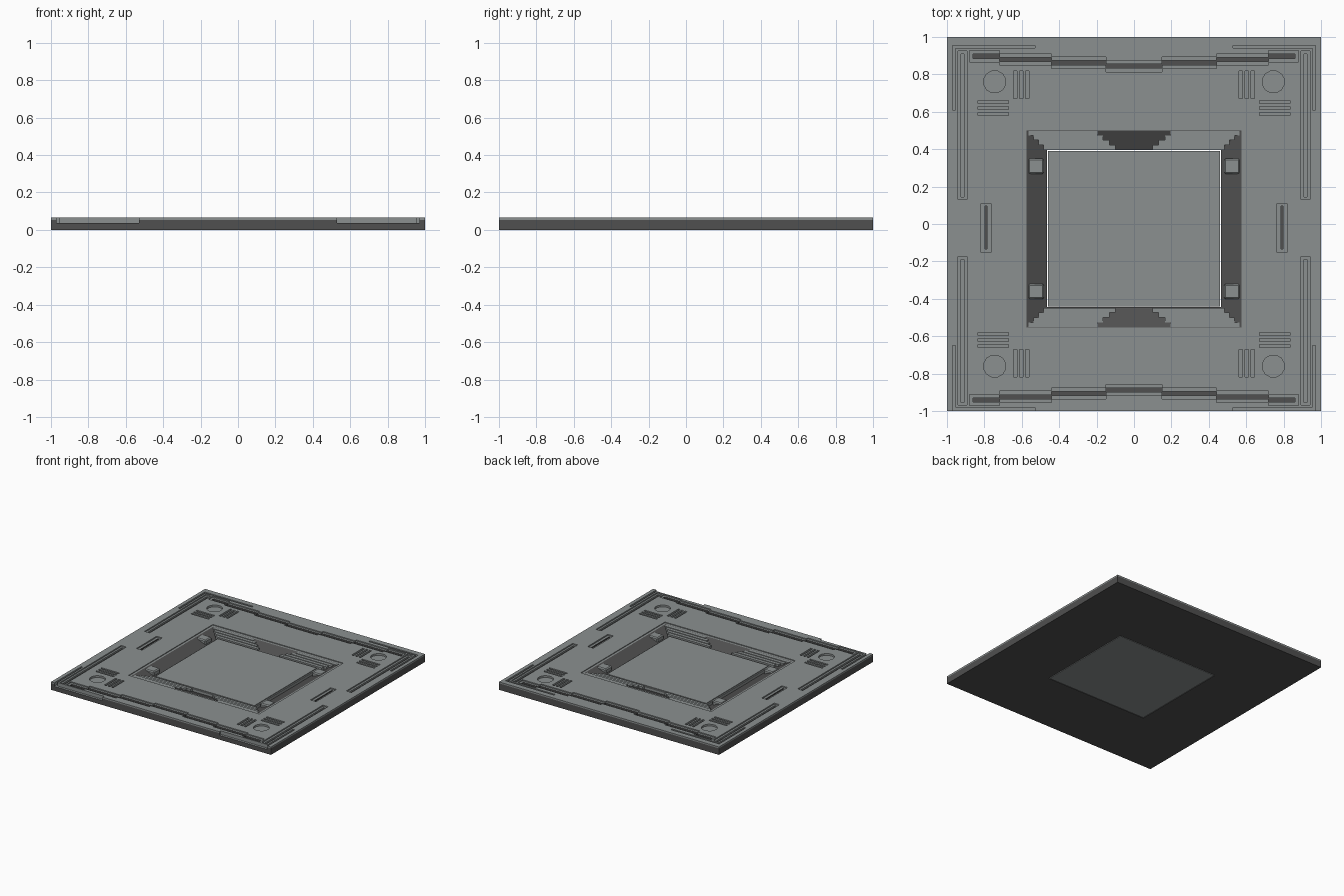
import bpy, bmesh, math

if "Cube" in bpy.data.objects:
    bpy.data.objects.remove(bpy.data.objects["Cube"])

TOP = 0.065
YC = -0.022          # the recess and long grooves sit slightly toward the front


def material(name, rgb):
    m = bpy.data.materials.new(name)
    m.diffuse_color = (*rgb, 1)
    m.use_nodes = True
    m.node_tree.nodes["Principled BSDF"].inputs["Base Color"].default_value = m.diffuse_color
    return m


MATS = [material("light_grey_metal", (0.26, 0.28, 0.28)),
        material("dark_grey_metal", (0.08, 0.08, 0.08))]
LIGHT, DARK = 0, 1


def loft(bm, rings, mat):
    """Closed solid through rings of (polygon, z)."""
    loops = [[bm.verts.new((x, y, z)) for x, y in poly] for poly, z in rings]
    faces = [bm.faces.new(loops[0]), bm.faces.new(loops[-1])]
    n = len(loops[0])
    for a, b in zip(loops, loops[1:]):
        for i in range(n):
            j = (i + 1) % n
            faces.append(bm.faces.new((a[i], a[j], b[j], b[i])))
    for f in faces:
        f.material_index = mat


def finish(bm, name):
    bmesh.ops.recalc_face_normals(bm, faces=bm.faces[:])
    me = bpy.data.meshes.new(name)
    bm.to_mesh(me)
    bm.free()
    for m in MATS:
        me.materials.append(m)
    ob = bpy.data.objects.new(name, me)
    bpy.context.collection.objects.link(ob)
    return ob


def solid(name, parts, mat):
    bm = bmesh.new()
    for poly, z0, z1 in parts:
        loft(bm, [(poly, z0), (poly, z1)], mat)
    return finish(bm, name)


def rect(x0, x1, y0, y1):
    return [(x0, y0), (x1, y0), (x1, y1), (x0, y1)]


def mirrored(poly, yc=0.0):
    """Four copies, flipped left-right and about the line y = yc."""
    return [[(sx * x, y if sy > 0 else 2 * yc - y) for x, y in poly]
            for sx in (1, -1) for sy in (1, -1)]


def stepped_strip(half, end):
    """Long groove that steps inward toward its middle."""
    steps = [(-0.86 - end, 0.897), (-0.72, 0.88), (-0.44, 0.862), (-0.15, 0.844)]
    left = []
    for i, (x, y) in enumerate(steps):
        nx = steps[i + 1][0] if i < 3 else 0.15
        left += [(x, y), (nx, y)]
    full = left + [(-x, y) for x, y in reversed(left[:-2])]
    poly = [(x, y + half) for x, y in full] + [(x, y - half) for x, y in reversed(full)]
    return [poly, [(x, 2 * YC - y) for x, y in poly]]


# plate: dark body with a thin light skin
bm = bmesh.new()
square = rect(-1, 1, -1, 1)
loft(bm, [(square, 0), (square, 0.053), (square, TOP)], DARK)
for f in bm.faces:
    if f.calc_center_median().z > 0.053:
        f.material_index = LIGHT
plate = finish(bm, "floor_plate")

# shallow light details: groove rims, round sockets, vents, recess rim
shallow = []
shallow += [(p, 0.056) for p in stepped_strip(0.03, 0.02)]
disc = [(0.745 + 0.06 * math.cos(math.pi * (i + .5) / 6),
         0.76 + 0.06 * math.sin(math.pi * (i + .5) / 6)) for i in range(12)]
shallow += [(p, 0.05) for p in mirrored(disc)]
for k in range(3):
    vx, hy = 0.562 + 0.0315 * k, 0.579 + 0.032 * k
    shallow += [(p, 0.045) for p in mirrored(rect(vx, vx + 0.018, 0.672, 0.818))]
    shallow += [(p, 0.045) for p in mirrored(rect(0.67, 0.833, hy, hy + 0.016))]
shallow += [(p, 0.055) for p in mirrored(rect(0.893, 0.94, 0.13, 0.925), YC)]
for s in (1, -1):
    shallow.append((rect(s * 0.765, s * 0.817, -0.152, 0.11), 0.055))
shallow.append((rect(-0.593, 0.593, -0.573, 0.52), 0.059))

# deep light details: side slots and corner angles (the front ones open outward)
deep = [(p, 0.037) for p in mirrored(rect(0.909, 0.925, 0.145, 0.91), YC)]
for s in (1, -1):
    deep.append(([(s * x, y) for x, y in [(0.97, 0.955), (0.53, 0.955), (0.53, 0.94),
                  (0.955, 0.94), (0.955, 0.61), (0.97, 0.61)]], 0.036))
    deep.append(([(s * x, y) for x, y in [(0.97, -1.02), (0.53, -1.02), (0.53, -0.981),
                  (0.955, -0.981), (0.955, -0.65), (0.97, -0.65)]], 0.036))

# dark slots
dark = [(p, 0.036) for p in stepped_strip(0.011, 0.0)]
for s in (1, -1):
    dark.append((rect(s * 0.785, s * 0.797, -0.135, 0.095), 0.036))

cutters = [solid(n, [(p, z, 0.1) for p, z in parts], m) for n, parts, m in
           (("cut_shallow", shallow, LIGHT), ("cut_deep", deep, LIGHT), ("cut_dark", dark, DARK))]

# central opening: sloped sides, then straight through the bottom
outer, inner = rect(-0.578, 0.578, -0.557, 0.503), rect(-0.465, 0.465, -0.445, 0.395)
bm = bmesh.new()
loft(bm, [(inner, -0.05), (inner, 0.015), (outer, 0.06), (outer, 0.1)], DARK)
cutters.append(finish(bm, "cut_opening"))

for c in cutters:
    c.hide_render = True
    mod = plate.modifiers.new("cut", 'BOOLEAN')
    mod.operation = 'DIFFERENCE'
    mod.solver = 'EXACT'
    mod.object = c
dg = bpy.context.evaluated_depsgraph_get()
result = bpy.data.meshes.new_from_object(plate.evaluated_get(dg))
plate.modifiers.clear()
plate.data = result
for c in cutters:
    bpy.data.objects.remove(c)

# centre panel, visible from above and below
panel = solid("centre_panel", [(rect(-0.46, 0.46, -0.44, 0.39), 0.0, 0.034),
                               (rect(-0.45, 0.45, -0.43, 0.38), 0.034, 0.04)], LIGHT)

# stepped ledges along the front and back of the opening
ledges = []
for i, gap in enumerate((0.195, 0.165, 0.13, 0.1)):
    y1 = 0.5 - 0.026 * i
    end = 0.565 - 0.027 * i
    for p in mirrored(rect(gap, end, y1 - 0.026, y1), -0.026):
        ledges.append((p, 0.016, 0.058 - 0.005 * i))
solid("recess_ledges", ledges, LIGHT)

# clamp blocks on the left and right slopes
clamps = solid("slope_clamps", [(p, 0.016, 0.058) for p in
                                mirrored(rect(0.482, 0.568, 0.268, 0.35), -0.026)], LIGHT)
bev = clamps.modifiers.new("soft_corners", 'BEVEL')
bev.width = 0.008
bev.segments = 1
